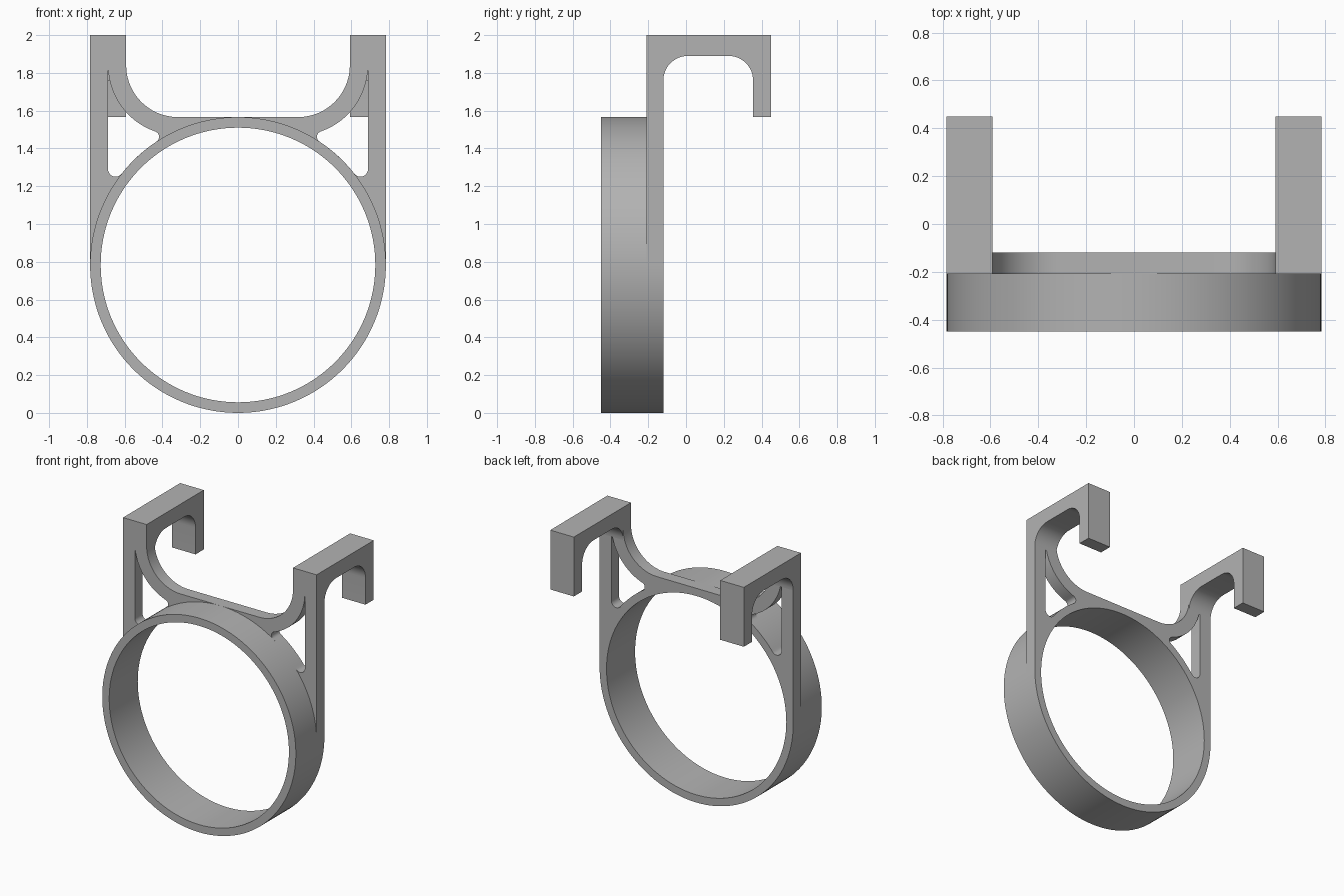
import bpy, bmesh
from math import cos, sin, pi, atan2, hypot, sqrt
from mathutils import Vector

if "Cube" in bpy.data.objects:
    bpy.data.objects.remove(bpy.data.objects["Cube"])

grey = bpy.data.materials.new("plain grey")
grey.use_nodes = True
grey.diffuse_color = (0.45, 0.45, 0.45, 1)
grey.node_tree.nodes["Principled BSDF"].inputs["Base Color"].default_value = (0.45, 0.45, 0.45, 1)


def arc(c, r, a0, a1, n=16):
    return [(c[0] + r * cos(a0 + (a1 - a0) * i / n),
             c[1] + r * sin(a0 + (a1 - a0) * i / n)) for i in range(n + 1)]


def mirrored(points):
    return [(-x, z) for x, z in reversed(points)]


def heading(a, b):
    return atan2(b[1] - a[1], b[0] - a[0])


def prism(name, loops, lo, hi, along_x=False):
    """Extrude a flat outline with holes along y, or along x."""
    curve = bpy.data.curves.new(name, 'CURVE')
    curve.dimensions = '2D'
    curve.fill_mode = 'BOTH'
    curve.extrude = (hi - lo) / 2
    for loop in loops:
        s = curve.splines.new('POLY')
        s.points.add(len(loop) - 1)
        for p, (u, v) in zip(s.points, loop):
            p.co = (u, v, 0, 1)
        s.use_cyclic_u = True
    temp = bpy.data.objects.new(name + " outline", curve)
    bpy.context.collection.objects.link(temp)
    bpy.context.view_layer.update()
    mesh = bpy.data.meshes.new_from_object(temp.evaluated_get(bpy.context.evaluated_depsgraph_get()))
    bpy.data.objects.remove(temp)
    bm = bmesh.new()
    bm.from_mesh(mesh)
    bmesh.ops.remove_doubles(bm, verts=bm.verts, dist=1e-5)
    mid = (lo + hi) / 2
    for v in bm.verts:
        u, w, d = v.co
        v.co = Vector((mid + d, u, w)) if along_x else Vector((u, mid + d, w))
    bmesh.ops.recalc_face_normals(bm, faces=bm.faces)
    bm.to_mesh(mesh)
    bm.free()
    mesh.name = name
    mesh.materials.clear()
    mesh.materials.append(grey)
    obj = bpy.data.objects.new(name, mesh)
    bpy.context.collection.objects.link(obj)
    bpy.ops.object.select_all(action='DESELECT')
    obj.select_set(True)
    bpy.context.view_layer.objects.active = obj
    bpy.ops.object.shade_smooth_by_angle(angle=0.5)
    return obj


# Shared dimensions
R, INNER = 0.783, 0.727
hub = (0, R)
FRONT, PLATE, BACK, REAR = -0.45, -0.21, -0.12, 0.45
brace = (0.318, 1.84)
BRACE_IN, BRACE_OUT = 0.274, 0.37
post_in = brace[0] + BRACE_OUT
bore = arc(hub, INNER, 0, 2 * pi, 128)[:-1]

# Round band in front of the frame
prism("ring_band", [arc(hub, R, 0, 2 * pi, 128)[:-1], bore], FRONT, PLATE)

# Frame outline: lower half circle, upright posts, curved saddle
side = [(R, 2), (brace[0] + BRACE_IN, 2)] + arc(brace, BRACE_IN, 0, -pi / 2, 24)
outline = arc(hub, R, -pi, 0, 64) + side + mirrored(side)

# Upper rounded corner of the window, touching brace and ring
f = 0.03
d = hypot(brace[0], brace[1] - R)
ux, uz = brace[0] / d, (brace[1] - R) / d
a = (d * d + (R + f) ** 2 - (BRACE_OUT + f) ** 2) / (2 * d)
h = sqrt((R + f) ** 2 - a * a)
top = (a * ux + h * uz, R + a * uz - h * ux)

# Lower rounded corner, touching ring and post
g = 0.04
low = (post_in - g, R + sqrt((R + g) ** 2 - (post_in - g) ** 2))

window = (arc(brace, BRACE_OUT, 0, heading(brace, top), 24)
          + arc(top, f, heading(top, brace), heading(top, hub) + 2 * pi, 10)[1:]
          + arc(hub, R, heading(hub, top), heading(hub, low), 16)[1:]
          + arc(low, g, heading(low, hub), 0, 10)[1:])
prism("frame_plate", [outline, bore, window, mirrored(window)], PLATE, BACK)

# Hooks reaching backwards from the post tops
r, under, tip = 0.13, 1.89, 0.355
hook = ([(REAR, 2), (BACK, 2)]
        + arc((BACK + r, under - r), r, pi, pi / 2, 12)
        + arc((tip - r, under - r), r, pi / 2, 0, 12)
        + [(tip, 1.566), (REAR, 1.566)])
x0 = brace[0] + BRACE_IN
prism("left_hook", [hook], x0, R, along_x=True)
prism("right_hook", [hook], -R, -x0, along_x=True)
